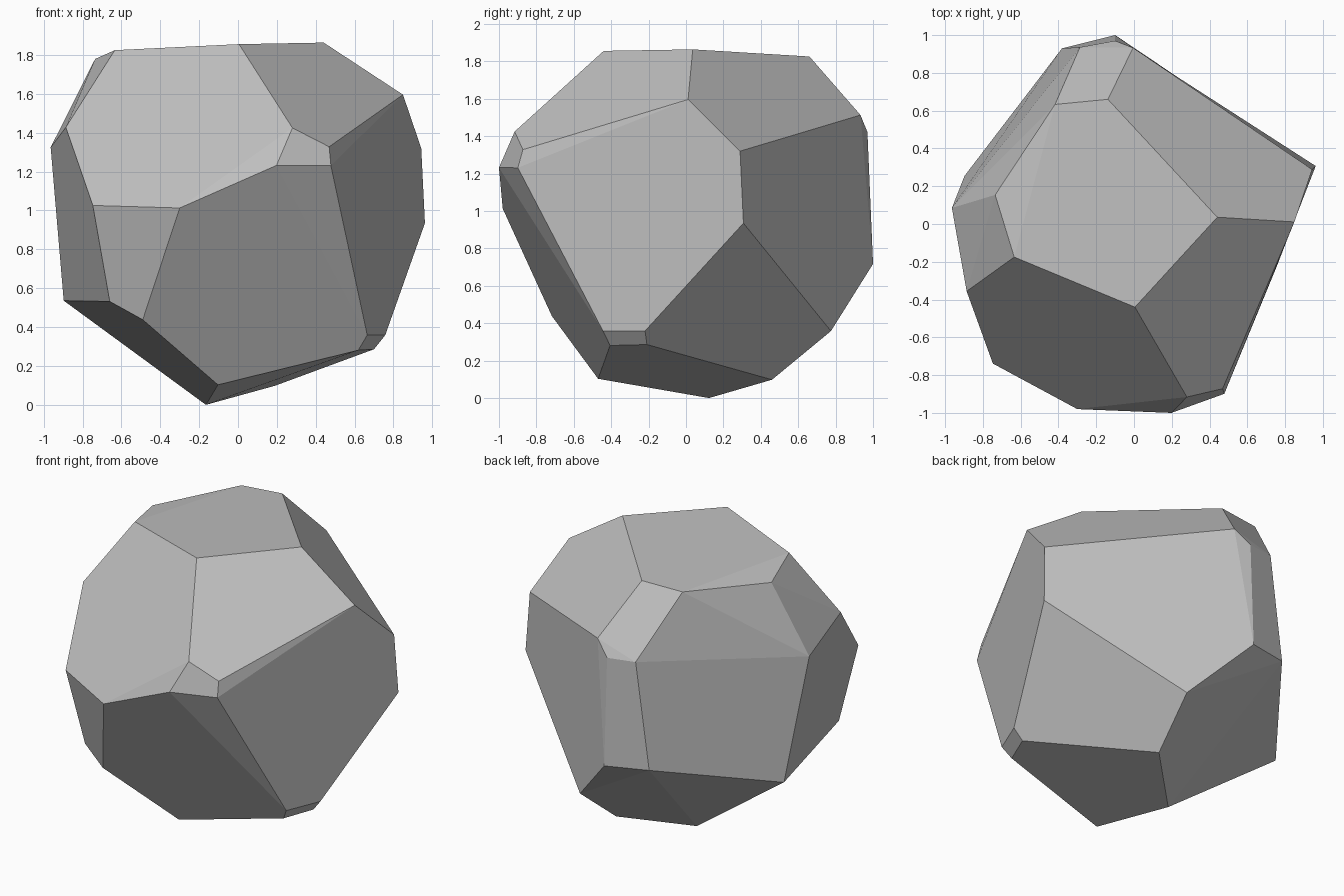
import bpy, bmesh, math
from mathutils import Vector

# Corner points of the faceted boulder, ring by ring from top to bottom
top_rim = [(-.634, -.175, 1.825), (-.735, .154, 1.78), (-.418, .633, 1.815),
           (-.138, .66, 1.826), (.441, .036, 1.864), (.005, -.44, 1.856)]
shoulder = [(-.886, -.356, 1.428), (-.964, .085, 1.325), (.28, -.916, 1.425),
            (.469, -.872, 1.328), (.849, .011, 1.596), (.943, .289, 1.32),
            (-.005, .933, 1.513), (-.10, .97, 1.422), (-.286, .936, 1.43)]
waist = [(-.747, -.739, 1.026), (-.30, -.98, 1.013), (.198, -1.0, 1.232),
         (.478, -.899, 1.231), (.962, .307, .935), (-.10, 1.0, .717),
         (-.381, .93, .735)]
base = [(-.897, .255, .536), (-.66, -.66, .532), (-.49, -.717, .438),
        (.665, -.444, .359), (.758, -.219, .359), (.619, -.406, .281),
        (.70, -.209, .286), (.235, .775, .358), (.19, .46, .098),
        (-.103, -.47, .103), (-.165, .123, 0)]

# Wrap the corners in a convex shell and merge nearly flat triangles
bm = bmesh.new()
for p in top_rim + shoulder + waist + base:
    bm.verts.new(Vector(p))
bmesh.ops.convex_hull(bm, input=bm.verts[:])
loose = [v for v in bm.verts if not v.link_faces]
bmesh.ops.delete(bm, geom=loose, context='VERTS')
bmesh.ops.dissolve_limit(bm, angle_limit=math.radians(6),
                         verts=[], edges=bm.edges[:])
bmesh.ops.recalc_face_normals(bm, faces=bm.faces[:])

mesh = bpy.data.meshes.new("boulder")
bm.to_mesh(mesh)
bm.free()

# Single stone colour, flat facets
stone = bpy.data.materials.new("stone_grey")
stone.diffuse_color = (.52, .52, .52, 1)
mesh.materials.append(stone)
boulder = bpy.data.objects.new("boulder", mesh)
bpy.context.collection.objects.link(boulder)
